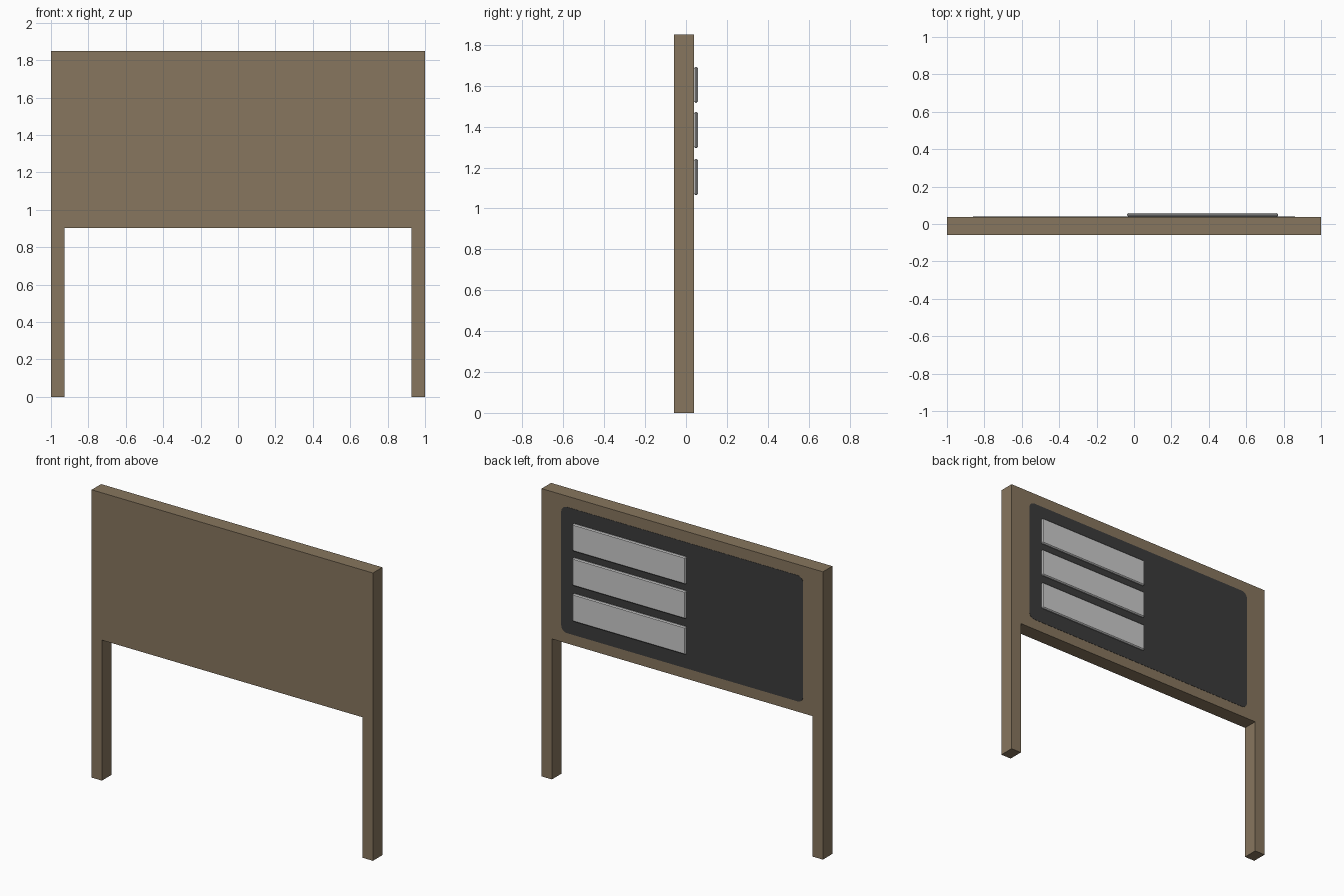
import bpy, bmesh, math

if "Cube" in bpy.data.objects:
    bpy.data.objects.remove(bpy.data.objects["Cube"])


def material(name, rgb):
    m = bpy.data.materials.new(name)
    m.diffuse_color = (*rgb, 1.0)
    m.use_nodes = True
    m.node_tree.nodes["Principled BSDF"].inputs["Base Color"].default_value = m.diffuse_color
    return m


WOOD = material("brown wood", (0.242, 0.181, 0.112))
DARK = material("dark board", (0.044, 0.044, 0.044))
GREY = material("light grey", (0.60, 0.60, 0.60))


def extrude_xz(name, points, y0, y1, mat):
    """Extrude an x-z outline from y0 to y1."""
    bm = bmesh.new()
    face = bm.faces.new([bm.verts.new((x, y0, z)) for x, z in points])
    ext = bmesh.ops.extrude_face_region(bm, geom=[face])
    verts = [v for v in ext["geom"] if isinstance(v, bmesh.types.BMVert)]
    bmesh.ops.translate(bm, verts=verts, vec=(0, y1 - y0, 0))
    bmesh.ops.recalc_face_normals(bm, faces=bm.faces)
    me = bpy.data.meshes.new(name)
    bm.to_mesh(me)
    bm.free()
    me.materials.append(mat)
    ob = bpy.data.objects.new(name, me)
    bpy.context.collection.objects.link(ob)
    return ob


def rounded_rect(x0, x1, z0, z1, r, steps=6):
    pts = []
    corners = [(x1 - r, z1 - r), (x0 + r, z1 - r), (x0 + r, z0 + r), (x1 - r, z0 + r)]
    for k, (cx, cz) in enumerate(corners):
        for i in range(steps + 1):
            a = math.pi / 2 * (k + i / steps)
            pts.append((cx + r * math.cos(a), cz + r * math.sin(a)))
    return pts


# Wooden board with two legs, one outline
half = [(1.0, 1.85), (1.0, 0.0), (0.927, 0.0), (0.927, 0.903)]
outline = half + [(-x, z) for x, z in reversed(half)]
extrude_xz("board_frame", outline, -0.058, 0.038, WOOD)

# Dark rounded display face on the back
extrude_xz("display_face", rounded_rect(-0.86, 0.86, 0.97, 1.78, 0.04), 0.034, 0.0395, DARK)

# Three notice plates with chamfered edges
for i, (z0, z1) in enumerate([(1.517, 1.692), (1.295, 1.473), (1.065, 1.243)]):
    rect = [(-0.037, z0), (0.77, z0), (0.77, z1), (-0.037, z1)]
    plate = extrude_xz(f"notice_plate_{i + 1}", rect, 0.0395, 0.058, GREY)
    bev = plate.modifiers.new("chamfer", "BEVEL")
    bev.width = 0.006
    bev.segments = 1
